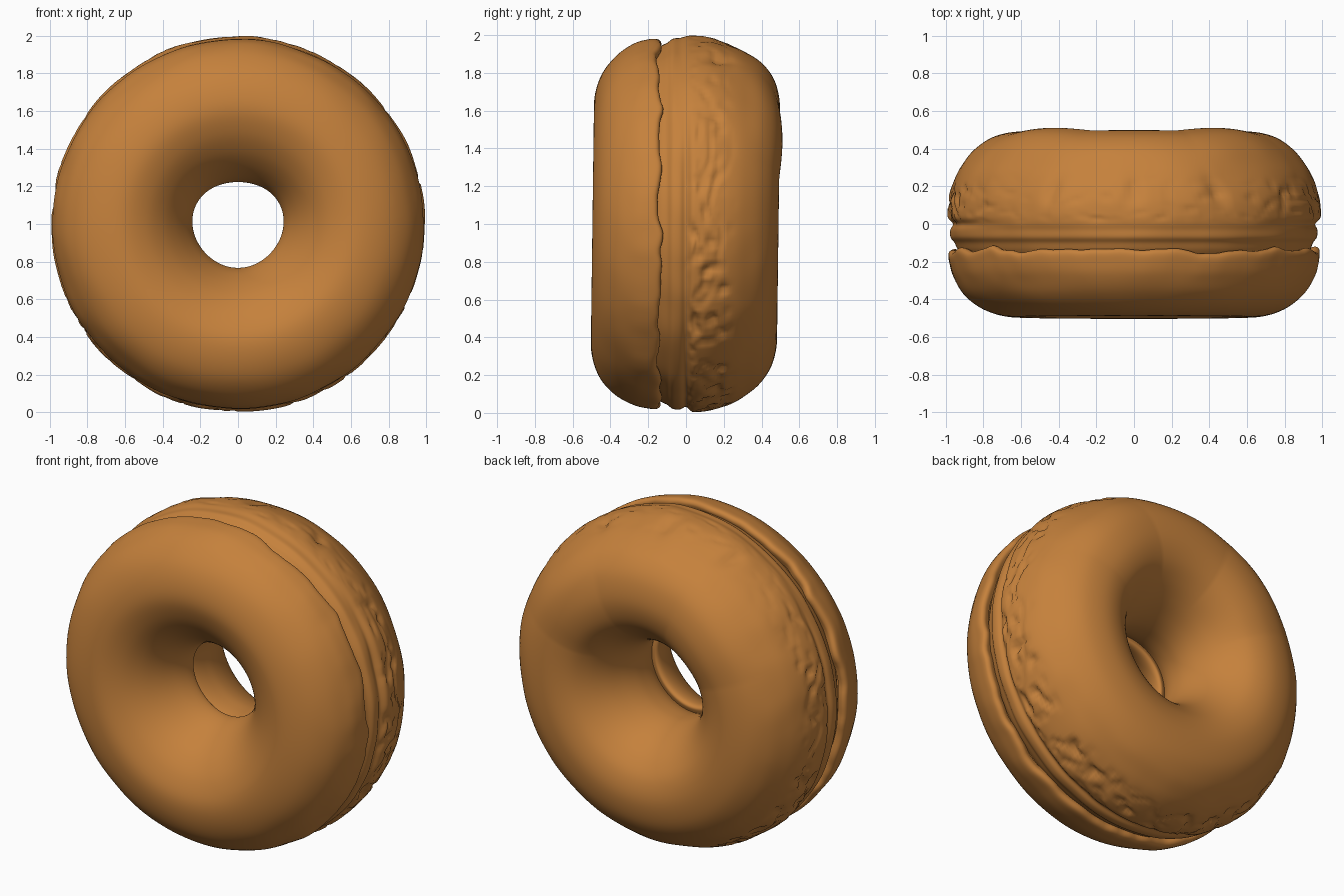
import bpy, bmesh, math
from mathutils import Vector, noise

if "Cube" in bpy.data.objects:
    bpy.data.objects.remove(bpy.data.objects["Cube"])

SEG, SUB = 240, 6

mat = bpy.data.materials.new("golden brown dough")
mat.diffuse_color = (0.56, 0.22, 0.045, 1)
mat.use_nodes = True
mat.node_tree.nodes["Principled BSDF"].inputs["Base Color"].default_value = mat.diffuse_color


def smooth_profile(pts):
    """Catmull-Rom curve through (radius, y) points."""
    p = [Vector(q) for q in pts]
    p = [2 * p[0] - p[1]] + p + [2 * p[-1] - p[-2]]
    out = []
    for i in range(1, len(p) - 2):
        a, b, c, d = p[i - 1:i + 3]
        for k in range(SUB):
            t = k / SUB
            out.append(0.5 * (2 * b + (c - a) * t + (2 * a - 5 * b + 4 * c - d) * t * t
                              + (3 * b - a - 3 * c + d) * t ** 3))
    return out + [p[-2]]


def ramp(x, lo, hi):
    t = min(1, max(0, (x - lo) / (hi - lo)))
    return t * t * (3 - 2 * t)


def bell(x, width):
    return math.exp(-(x / width) ** 2)


def revolve(name, profile, deform):
    """Sweep the profile around the y axis through (0, 0, 1)."""
    curve = smooth_profile(profile)
    bm = bmesh.new()
    rings = []
    for s in range(SEG):
        a = 2 * math.pi * s / SEG
        ring = []
        for r, y in curve:
            r, y = deform(r, y, a)
            # hole is slightly wide and three-lobed
            lobes = 0.008 * math.cos(2 * a) + 0.005 * math.cos(3 * (a - math.pi / 6)) - 0.004
            r += lobes * (1 - ramp(r, 0.25, 0.55))
            # whole ring leans back a touch
            y += 0.013 * r * math.sin(a) * ramp(abs(y), 0.2, 0.45)
            ring.append(bm.verts.new((0.993 * r * math.cos(a), y, 1 + r * math.sin(a))))
        rings.append(ring)
    for s in range(SEG):
        A, B = rings[s], rings[(s + 1) % SEG]
        for i in range(len(A) - 1):
            bm.faces.new((A[i], A[i + 1], B[i + 1], B[i]))
    bmesh.ops.recalc_face_normals(bm, faces=bm.faces)
    # make sure the open shell faces outwards
    f = max(bm.faces, key=lambda q: abs(q.calc_center_median().y))
    if f.normal.y * f.calc_center_median().y < 0:
        bmesh.ops.reverse_faces(bm, faces=bm.faces)
    me = bpy.data.meshes.new(name)
    bm.to_mesh(me)
    bm.free()
    me.materials.append(mat)
    for p in me.polygons:
        p.use_smooth = True
    ob = bpy.data.objects.new(name, me)
    bpy.context.collection.objects.link(ob)
    return ob


def icing_deform(r, y, a):
    # wavy lip on the rim, soft lumps
    c = Vector((math.cos(a), math.sin(a), 0))
    w = noise.noise(c * 4) * 0.03 + noise.noise(c * 10) * 0.016
    y += w * ramp(y, -0.33, -0.17) * ramp(r, 0.5, 0.8)
    n = noise.noise(Vector((c.x * r * 4, c.y * r * 4, y * 5)))
    # rim stands out further at the sides
    r += 0.006 * math.cos(2 * a) * ramp(r, 0.7, 0.95)
    return r + 0.007 * n * ramp(r, 0.6, 0.95), y


def dough_deform(r, y, a):
    c = Vector((math.cos(a), math.sin(a), 0))
    outer = ramp(r, 0.75, 0.93)
    q = Vector((c.x * r, c.y * r, y))
    low = 1 - ramp(c.y, 0.1, 0.85)
    # lumps, and a crease round the lower rim
    r += outer * 0.008 * noise.noise(q * 5)
    r -= outer * 0.025 * low * bell(y, 0.022)
    # pitted band
    band = outer * ramp(y, -0.01, 0.06) * (1 - ramp(y, 0.15, 0.28))
    pit = max(0, noise.noise(q * 15) - 0.15)
    fold = max(0, 0.12 - abs(noise.noise(q * 5 + Vector((3, 1, 8)))))
    r -= band * (0.3 + 0.7 * low) * (0.06 * pit + 0.12 * fold)
    # short dents across the top
    for deg in (63, 90, 117):
        lean = (deg - 90) * 0.012 * (y - 0.15)
        r -= outer * 0.02 * bell(a - math.radians(deg) + lean, 0.04) * bell(y - 0.17, 0.07)
    # fuller shoulder at the sides, back swells at the upper diagonals
    r += 0.012 * (0.5 + 0.5 * math.cos(2 * a)) * outer * bell(y - 0.25, 0.12)
    swell = max(0, -math.cos(4 * a)) * ramp(c.y, 0, 0.6)
    y += 0.015 * swell * ramp(y, 0.3, 0.48)
    return r, y


# front icing shell: inner lip, hole wall, face, rim, outer lip
revolve("icing", [
    (0.29, -0.08), (0.255, -0.07), (0.24, -0.095), (0.247, -0.15), (0.275, -0.22),
    (0.33, -0.31), (0.4, -0.39), (0.49, -0.455), (0.6, -0.493), (0.71, -0.486),
    (0.82, -0.443), (0.905, -0.37), (0.96, -0.275), (0.982, -0.2), (0.985, -0.155),
    (0.965, -0.137), (0.93, -0.145)], icing_deform)

# back dough body: starts under the icing, stepped ridges on the rim
revolve("dough_body", [
    (0.92, -0.17), (0.942, -0.135), (0.957, -0.1), (0.978, -0.07), (0.984, -0.03),
    (0.995, 0.01), (0.997, 0.06), (0.988, 0.13), (0.957, 0.22), (0.912, 0.31),
    (0.845, 0.4), (0.745, 0.465), (0.61, 0.49), (0.49, 0.465), (0.4, 0.4),
    (0.33, 0.31), (0.283, 0.21), (0.26, 0.12), (0.258, 0.04), (0.268, -0.03),
    (0.29, -0.09)], dough_deform)
